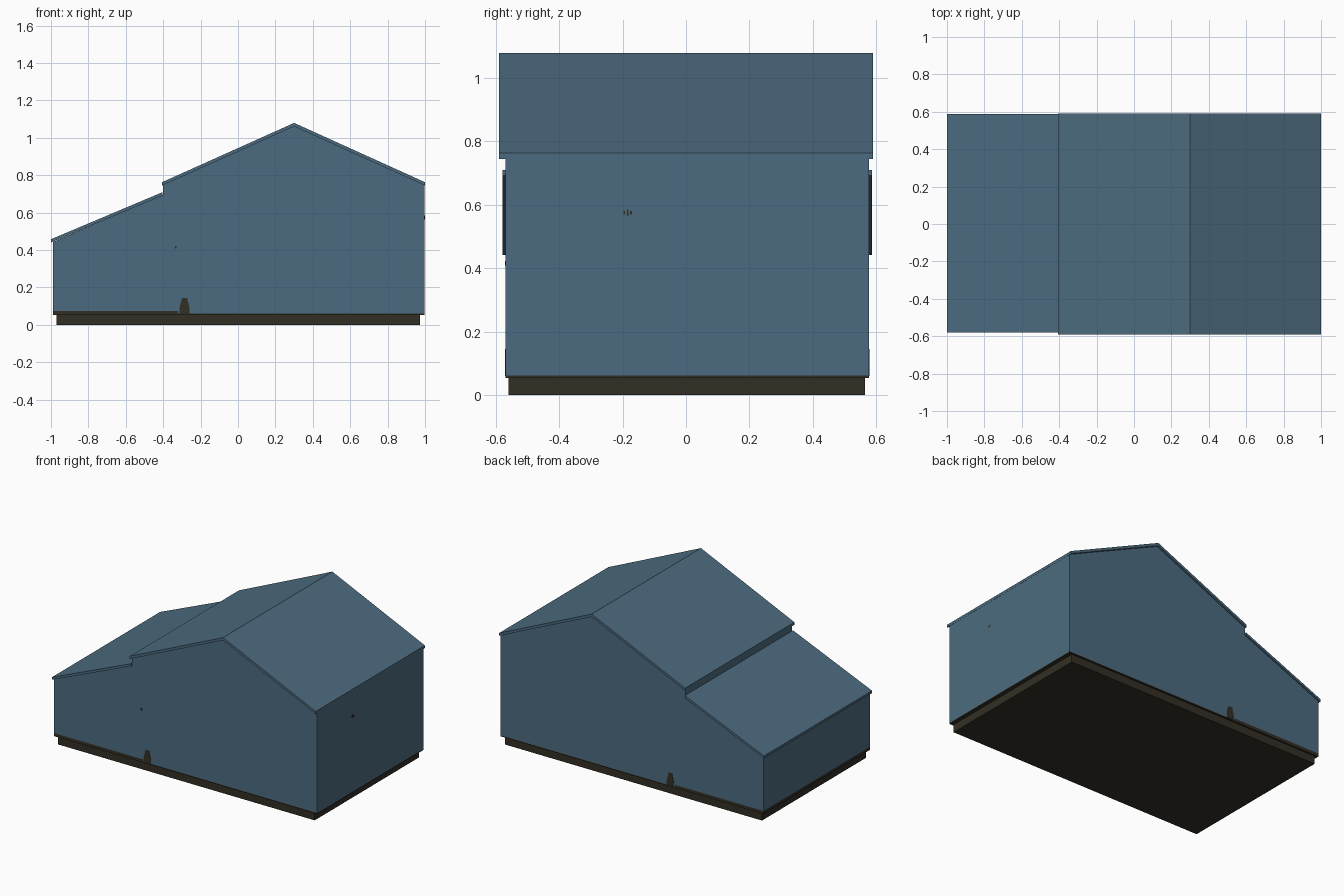
import bpy, bmesh

if "Cube" in bpy.data.objects:
    bpy.data.objects.remove(bpy.data.objects["Cube"])


def material(name, rgb):
    m = bpy.data.materials.new(name)
    m.diffuse_color = (*rgb, 1)
    m.use_nodes = True
    m.node_tree.nodes["Principled BSDF"].inputs["Base Color"].default_value = m.diffuse_color
    return m


BLUE = material("slate blue", (0.073, 0.148, 0.215))
DARK = material("dark earth", (0.032, 0.028, 0.018))


def extrude_y(name, profile, y0, y1, mats):
    """Closed prism from an x-z profile, running from y0 to y1."""
    bm = bmesh.new()
    face = bm.faces.new([bm.verts.new((x, y0, z)) for x, z in profile])
    ext = bmesh.ops.extrude_face_region(bm, geom=[face])
    moved = [v for v in ext["geom"] if isinstance(v, bmesh.types.BMVert)]
    bmesh.ops.translate(bm, verts=moved, vec=(0, y1 - y0, 0))
    bmesh.ops.recalc_face_normals(bm, faces=bm.faces)
    me = bpy.data.meshes.new(name)
    bm.to_mesh(me)
    bm.free()
    for m in mats:
        me.materials.append(m)
    ob = bpy.data.objects.new(name, me)
    bpy.context.collection.objects.link(ob)
    return ob


def box(name, x0, x1, y0, y1, z0, z1, mat):
    return extrude_y(name, [(x0, z0), (x1, z0), (x1, z1), (x0, z1)], y0, y1, [mat])


# foundation
box("foundation", -0.97, 0.972, -0.56, 0.565, 0, 0.06, DARK)

# walls: one gabled profile with the lower lean-to on the left
walls = extrude_y("walls", [(-0.99, 0.054), (0.998, 0.054), (0.998, 0.75), (0.3, 1.065),
                            (-0.402, 0.75), (-0.402, 0.695), (-0.99, 0.443)],
                  -0.57, 0.577, [BLUE, DARK])

# dirty band along the wall foot, taller on the left
bm = bmesh.new()
bm.from_mesh(walls.data)
for co, no in (((-0.32, 0, 0), (1, 0, 0)), ((0, 0, 0.061), (0, 0, 1)), ((0, 0, 0.075), (0, 0, 1))):
    bmesh.ops.bisect_plane(bm, geom=bm.verts[:] + bm.edges[:] + bm.faces[:],
                           plane_co=co, plane_no=no)
for f in bm.faces:
    c = f.calc_center_median()
    f.material_index = int(c.z < (0.075 if c.x < -0.32 else 0.061))
bm.to_mesh(walls.data)
bm.free()

# main gable roof
extrude_y("main_roof", [(-0.406, 0.745), (0.3, 1.061), (1.0, 0.745),
                        (1.0, 0.763), (0.3, 1.08), (-0.406, 0.763)], -0.59, 0.59, [BLUE])
# lean-to roof
extrude_y("lower_roof", [(-1.0, 0.441), (-0.403, 0.692), (-0.403, 0.71), (-1.0, 0.458)],
          -0.58, 0.587, [BLUE])

# small dark patch on front and back walls
patch = [(-0.313, 0.06), (-0.258, 0.06), (-0.258, 0.09), (-0.268, 0.125), (-0.272, 0.145),
         (-0.3, 0.145), (-0.304, 0.125), (-0.313, 0.09)]
extrude_y("front_patch", patch, -0.572, -0.568, [DARK])
extrude_y("back_patch", patch, 0.575, 0.579, [DARK])

# tiny marks on the front and right walls
box("front_mark", -0.336, -0.328, -0.572, -0.568, 0.408, 0.422, DARK)
for i, (y, h) in enumerate(((-0.195, 0.01), (-0.184, 0.022), (-0.174, 0.012))):
    box(f"right_mark_{i + 1}", 0.996, 0.9995, y - 0.003, y + 0.003, 0.575 - h / 2, 0.575 + h / 2, DARK)
